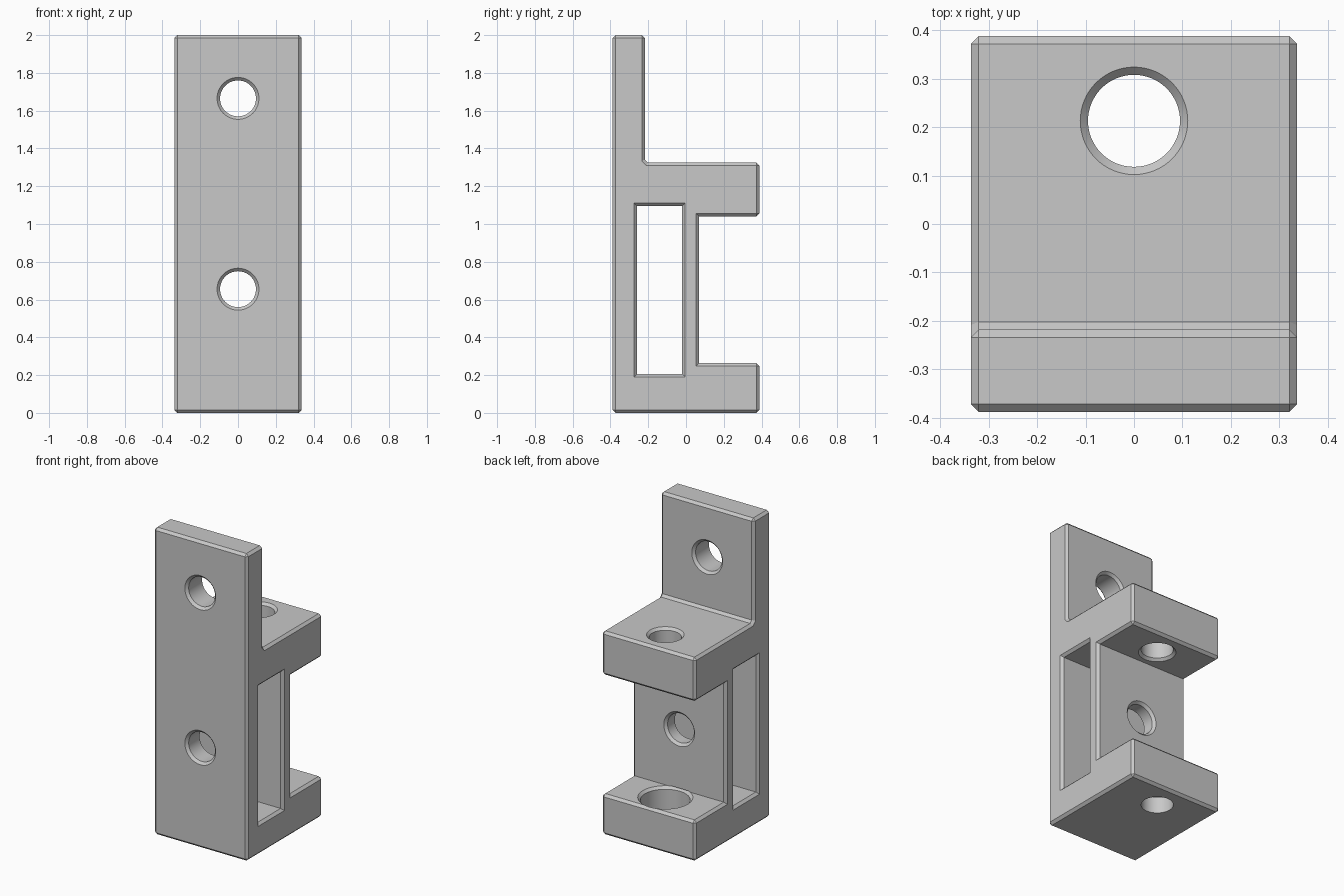
import bpy, bmesh
from math import cos, sin, tau

default = bpy.data.objects.get("Cube")
if default:
    bpy.data.objects.remove(default, do_unlink=True)

HALF_W, HALF_D, HEIGHT = 0.337, 0.388, 2.0
CH = 0.016                                    # chamfer width
PLATE_Y, WALL_Y = -0.218, 0.07                # rear faces of back plate and web
LOW_Z, ARM_Z0, ARM_Z1 = 0.265, 1.04, 1.325    # shelf heights
BORE, COUNTERBORE, BORE_Y = 0.095, 0.147, 0.213

grey = bpy.data.materials.new("plain_grey")
grey.use_nodes = True
grey.diffuse_color = (0.58, 0.58, 0.58, 1)
grey.node_tree.nodes["Principled BSDF"].inputs["Base Color"].default_value = grey.diffuse_color


def finish(bm, name):
    bmesh.ops.recalc_face_normals(bm, faces=bm.faces)
    mesh = bpy.data.meshes.new(name)
    bm.to_mesh(mesh)
    bm.free()
    mesh.materials.append(grey)
    obj = bpy.data.objects.new(name, mesh)
    bpy.context.collection.objects.link(obj)
    return obj


def loft(bm, rings):
    """Close a stack of equal vertex rings into a solid."""
    loops = [[bm.verts.new(p) for p in ring] for ring in rings]
    bm.faces.new(loops[0])
    bm.faces.new(loops[-1])
    n = len(loops[0])
    for a, b in zip(loops, loops[1:]):
        for i in range(n):
            j = (i + 1) % n
            bm.faces.new((a[i], a[j], b[j], b[i]))


# Bracket body: side profile (y, z) swept across the width
profile = [(-HALF_D, 0), (HALF_D, 0), (HALF_D, LOW_Z), (WALL_Y, LOW_Z),
           (WALL_Y, ARM_Z0), (HALF_D, ARM_Z0), (HALF_D, ARM_Z1),
           (PLATE_Y + CH, ARM_Z1), (PLATE_Y, ARM_Z1 + CH),
           (PLATE_Y, HEIGHT), (-HALF_D, HEIGHT)]
inner = {(round(y, 3), round(z, 3)) for y, z in (profile[3], profile[4], profile[7], profile[8])}
bm = bmesh.new()
loft(bm, [[(x, y, z) for y, z in profile] for x in (-HALF_W, HALF_W)])
bmesh.ops.recalc_face_normals(bm, faces=bm.faces)


def is_inner_corner(edge):
    a, b = (v.co for v in edge.verts)
    return abs(a.x - b.x) > CH and (round(a.y, 3), round(a.z, 3)) in inner


bmesh.ops.bevel(bm, geom=[e for e in bm.edges if not is_inner_corner(e)],
                offset=CH, offset_type='OFFSET', segments=1, profile=0.5, affect='EDGES')
body = finish(bm, "bracket_body")


# Cutters with flared ends, which leave chamfered openings
def round_ring(radius, place):
    return [place(radius * cos(tau * i / 64), radius * sin(tau * i / 64)) for i in range(64)]


def flared(lo, hi, size):
    return [(lo - CH, size + 2 * CH), (lo + CH, size), (hi - CH, size), (hi + CH, size + 2 * CH)]


def cut(name, rings):
    bm = bmesh.new()
    loft(bm, rings)
    cutter = finish(bm, name)
    cutter.hide_render = True
    mod = body.modifiers.new(name, 'BOOLEAN')
    mod.operation, mod.solver, mod.object = 'DIFFERENCE', 'EXACT', cutter
    bpy.context.view_layer.objects.active = body
    bpy.ops.object.modifier_apply(modifier=name)
    bpy.data.objects.remove(cutter, do_unlink=True)


# Side window through the width
y0, y1, z0, z1 = -0.26, -0.02, 0.205, 1.095
cut("side_window", [[(x, y0 - g, z0 - g), (x, y1 + g, z0 - g), (x, y1 + g, z1 + g), (x, y0 - g, z1 + g)]
                    for x, g in flared(-HALF_W, HALF_W, 0)])

# Screw holes running front to back
for name, z, back in (("upper_screw_hole", 1.665, PLATE_Y), ("lower_screw_hole", 0.655, WALL_Y)):
    cut(name, [round_ring(r, lambda a, b: (a, y, z + b)) for y, r in flared(-HALF_D, back, BORE)])

# Vertical holes in the two shelves, the lower one counterbored
stacks = {"upper_shelf_hole": flared(ARM_Z0, ARM_Z1, BORE),
          "lower_shelf_hole": [(-CH, BORE), (LOW_Z - 0.16, BORE), (LOW_Z - 0.16, COUNTERBORE),
                               (LOW_Z - CH, COUNTERBORE), (LOW_Z, COUNTERBORE + CH),
                               (LOW_Z + 0.005, COUNTERBORE + CH)]}
for name, stack in stacks.items():
    cut(name, [round_ring(r, lambda a, b: (a, BORE_Y + b, z)) for z, r in stack])

# Smooth bores, sharp edges elsewhere
bpy.ops.object.select_all(action='DESELECT')
body.select_set(True)
bpy.context.view_layer.objects.active = body
bpy.ops.object.shade_smooth_by_angle(angle=0.5)
